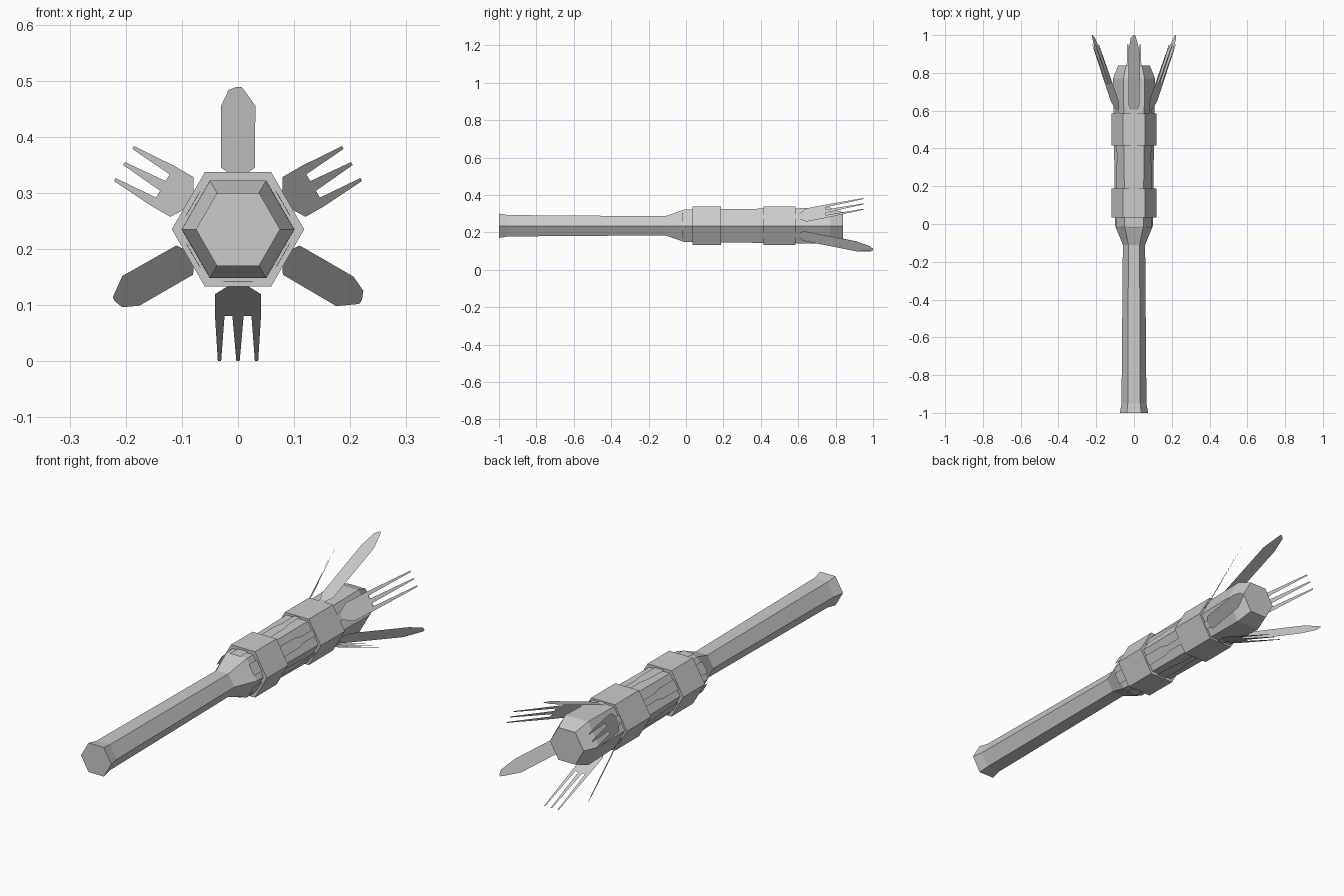
import bpy
import bmesh
from math import cos, sin, radians, pi
from mathutils import Vector

AXIS_Z = 0.235

cube = bpy.data.objects.get("Cube")
if cube:
    bpy.data.objects.remove(cube, do_unlink=True)

grey = bpy.data.materials.new("plain grey")
grey.use_nodes = True
grey.diffuse_color = (0.6, 0.6, 0.6, 1)
grey.node_tree.nodes["Principled BSDF"].inputs["Base Color"].default_value = (0.6, 0.6, 0.6, 1)


def finish(name, bm):
    mesh = bpy.data.meshes.new(name)
    bm.to_mesh(mesh)
    bm.free()
    mesh.materials.append(grey)
    obj = bpy.data.objects.new(name, mesh)
    bpy.context.collection.objects.link(obj)
    return obj


def hex_loft(name, profile):
    """Closed six-sided solid along y from (y, corner radius) pairs."""
    bm = bmesh.new()
    rings = [[bm.verts.new((r * cos(k * pi / 3), y, AXIS_Z + r * sin(k * pi / 3)))
              for k in range(6)] for y, r in profile]
    for a, b in zip(rings, rings[1:]):
        for k in range(6):
            n = (k + 1) % 6
            bm.faces.new((a[k], a[n], b[n], b[k]))
    bm.faces.new(rings[0])
    bm.faces.new(rings[-1])
    bmesh.ops.recalc_face_normals(bm, faces=bm.faces)
    return finish(name, bm)


def lift(y):
    """Height of a utensil above the axis: flat handle, then bent outward."""
    if y <= 0.605:
        return 0.092 + 0.008 * (y + 0.02) / 0.625
    return 0.1 + 0.39 * (y - 0.605)


def utensil(name, angle, stations, tines=()):
    """Thin sheet from (y, left, right) stations, plus tapered tines."""
    a = radians(angle)
    out, side = Vector((cos(a), 0, sin(a))), Vector((sin(a), 0, -cos(a)))
    bm = bmesh.new()

    def vert(u, y):
        return bm.verts.new(out * lift(y) + side * u + Vector((0, y, AXIS_Z)))

    rows = [(vert(l, y), vert(r, y)) for y, l, r in stations]
    for p, q in zip(rows, rows[1:]):
        bm.faces.new((p[0], p[1], q[1], q[0]))
    base_y = stations[-1][0]
    for left, right, tip in tines:
        bm.faces.new((vert(left, base_y), vert(right, base_y),
                      vert(tip + 0.003, 0.95), vert(tip - 0.003, 0.95)))
    return finish(name, bm)


# Bat with flared butt, slim grip and thick barrel
hex_loft("bat", [(-1, 0.075), (-0.95, 0.066), (-0.11, 0.059),
                 (-0.01, 0.1), (0.6, 0.108), (0.77, 0.112), (0.84, 0.083)])

# Wrapped bands holding the cutlery
hex_loft("front_band", [(0.035, 0.118), (0.187, 0.118)])
hex_loft("rear_band", [(0.415, 0.118), (0.585, 0.118)])

# Knives and forks alternate around the barrel
handle = [(-0.02, -0.026, 0.026), (0.3, -0.022, 0.022),
          (0.33, -0.014, 0.014), (0.605, -0.016, 0.016)]
blade = [(0.63, -0.03, 0.03), (0.913, -0.03, 0.031),
         (0.985, -0.017, 0.011), (1, -0.002, 0.006)]
palm = [(0.645, -0.041, 0.041), (0.745, -0.041, 0.041)]
prongs = [(-0.041, -0.024, -0.033), (-0.01, 0.01, 0), (0.024, 0.041, 0.033)]
for label, turn in (("a", 0), ("b", 120), ("c", 240)):
    utensil("knife_" + label, 90 + turn, handle + blade)
    utensil("fork_" + label, 30 + turn, handle + palm, prongs)
